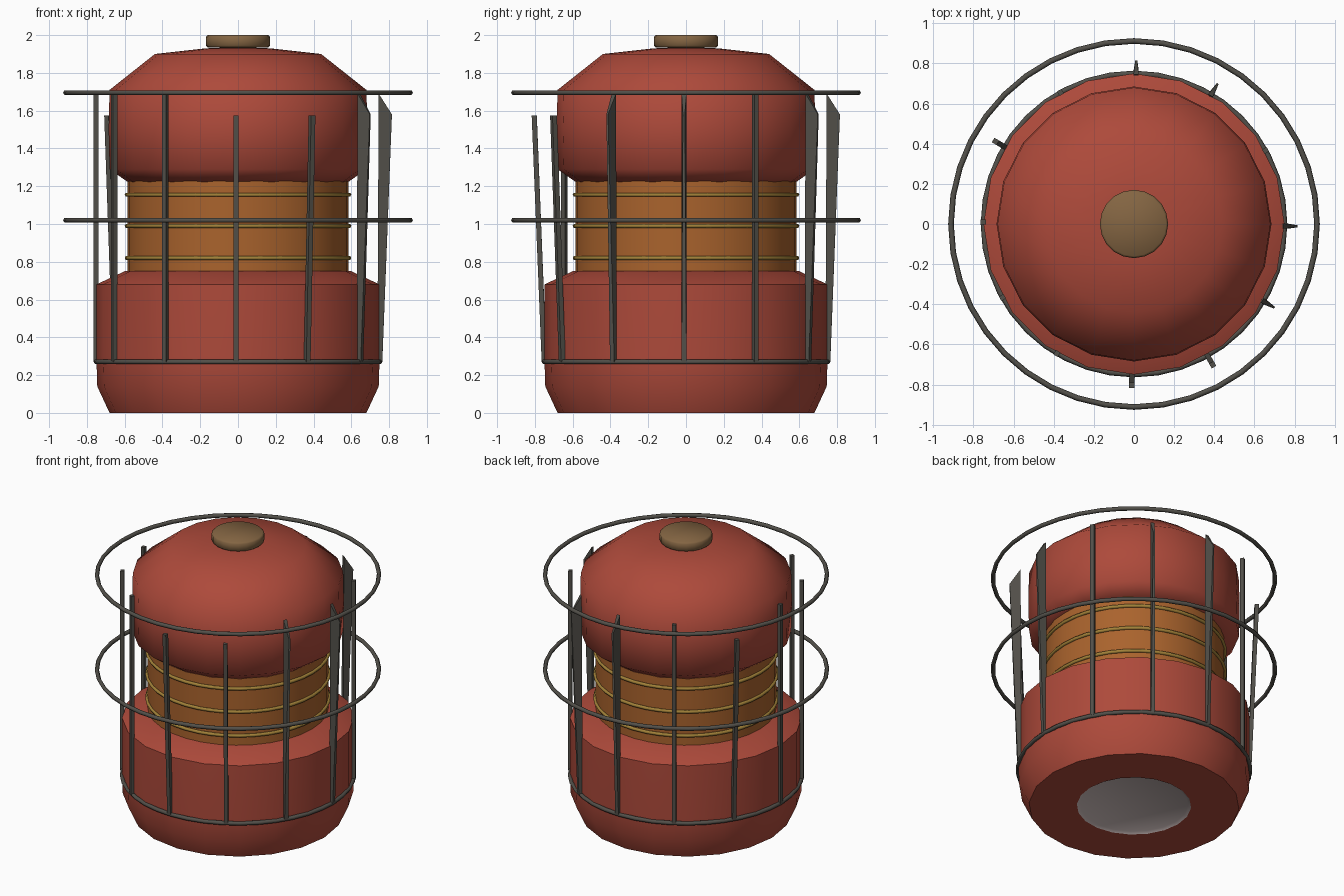
import bpy, bmesh, math
from mathutils import Vector

if "Cube" in bpy.data.objects:
    bpy.data.objects.remove(bpy.data.objects["Cube"])


def mat(name, rgb):
    m = bpy.data.materials.new(name)
    m.diffuse_color = (*rgb, 1)
    m.use_nodes = True
    m.node_tree.nodes["Principled BSDF"].inputs["Base Color"].default_value = m.diffuse_color
    return m


RED = mat("red_paint", (0.42, 0.068, 0.043))
AMBER = mat("amber_glass", (0.40, 0.125, 0.026))
GOLD = mat("gold_wire", (0.36, 0.22, 0.04))
IRON = mat("dark_iron", (0.085, 0.08, 0.068))
BROWN = mat("brown_knob", (0.23, 0.13, 0.055))
PALE = mat("pale_plate", (0.62, 0.52, 0.51))


def finish(name, bm, material, angle=35):
    bmesh.ops.recalc_face_normals(bm, faces=bm.faces)
    me = bpy.data.meshes.new(name)
    bm.to_mesh(me)
    bm.free()
    me.materials.append(material)
    ob = bpy.data.objects.new(name, me)
    bpy.context.collection.objects.link(ob)
    bpy.ops.object.select_all(action='DESELECT')
    ob.select_set(True)
    bpy.context.view_layer.objects.active = ob
    bpy.ops.object.shade_smooth_by_angle(angle=math.radians(angle))
    return ob


def lathe(name, profile, material, n=20, closed=False, angle=35):
    """Revolve (radius, z) points; radius 0 makes a pole."""
    bm = bmesh.new()
    rows = []
    for r, z in profile:
        if r == 0:
            rows.append([bm.verts.new((0, 0, z))] * n)
        else:
            rows.append([bm.verts.new((r * math.cos(2 * math.pi * i / n),
                                       r * math.sin(2 * math.pi * i / n), z)) for i in range(n)])
    pairs = list(zip(rows, rows[1:])) + ([(rows[-1], rows[0])] if closed else [])
    for a, b in pairs:
        for i in range(n):
            j = (i + 1) % n
            vs = list(dict.fromkeys([a[i], a[j], b[j], b[i]]))
            if len(vs) > 2:
                bm.faces.new(vs)
    return finish(name, bm, material, angle)


def hoop(name, radius, z, tube, material, n=40):
    pts = [(radius + tube * math.cos(k * math.pi / 3), z + tube * math.sin(k * math.pi / 3))
           for k in range(6)]
    return lathe(name, pts, material, n, closed=True, angle=65)


# Painted body: base drum, amber chamber, domed cap, knob
lathe("base_drum", [(0.37, 0), (0.68, 0), (0.745, 0.14), (0.75, 0.30), (0.75, 0.68),
                    (0.60, 0.75), (0.50, 0.75)], RED, angle=50)
lathe("bottom_plate", [(0, 0.012), (0.35, 0.012), (0.37, 0)], PALE)
lathe("amber_chamber", [(0.585, 0.74), (0.585, 1.23)], AMBER, 32)
lathe("domed_cap", [(0.50, 1.22), (0.58, 1.22), (0.68, 1.29), (0.685, 1.50), (0.68, 1.71),
                    (0.44, 1.90), (0.17, 1.93), (0, 1.935)], RED, angle=60)
lathe("top_knob", [(0, 1.93), (0.16, 1.935), (0.17, 1.945), (0.17, 1.99), (0.16, 2.0), (0, 2.0)],
      BROWN, angle=50)

# Gold wires round the chamber
for i, z in enumerate((0.82, 0.99, 1.155)):
    hoop(f"gold_wire_{i + 1}", 0.588, z, 0.012, GOLD)

# Guard hoops
hoop("lower_guard_hoop", 0.75, 0.27, 0.014, IRON)
hoop("middle_guard_hoop", 0.912, 1.02, 0.014, IRON)
hoop("upper_guard_hoop", 0.912, 1.695, 0.014, IRON)


# Guard bars: straight, leaning outward, or flared to a wedge tip
TOPS = {  # inner radius, inner z, outer radius, outer z, outer half width
    "straight": (0.738, 1.69, 0.764, 1.69, 0.013),
    "lean": (0.79, 1.575, 0.817, 1.575, 0.013),
    "wedge": (0.745, 1.69, 0.815, 1.58, 0.005),
}
KINDS = ["wedge", "straight", "wedge", "wedge", "straight", "lean",
         "straight", "straight", "straight", "lean", "lean", "wedge"]


def guard_bar(name, angle, kind):
    ri, zi, ro, zo, w = TOPS[kind]
    out = Vector((math.cos(angle), math.sin(angle), 0))
    side = Vector((-out.y, out.x, 0))
    bm = bmesh.new()

    def ring(ri, zi, ro, zo, w):
        return [bm.verts.new(out * r + side * s + Vector((0, 0, z)))
                for r, z, s in ((ri, zi, -0.013), (ro, zo, -w), (ro, zo, w), (ri, zi, 0.013))]

    a, b = ring(0.738, 0.27, 0.764, 0.27, 0.013), ring(ri, zi, ro, zo, w)
    bm.faces.new(a)
    bm.faces.new(b)
    for i in range(4):
        j = (i + 1) % 4
        bm.faces.new((a[i], a[j], b[j], b[i]))
    finish(name, bm, IRON)


for i, kind in enumerate(KINDS):
    guard_bar(f"guard_bar_{i + 1}", math.radians(30 * i - 0.8), kind)
